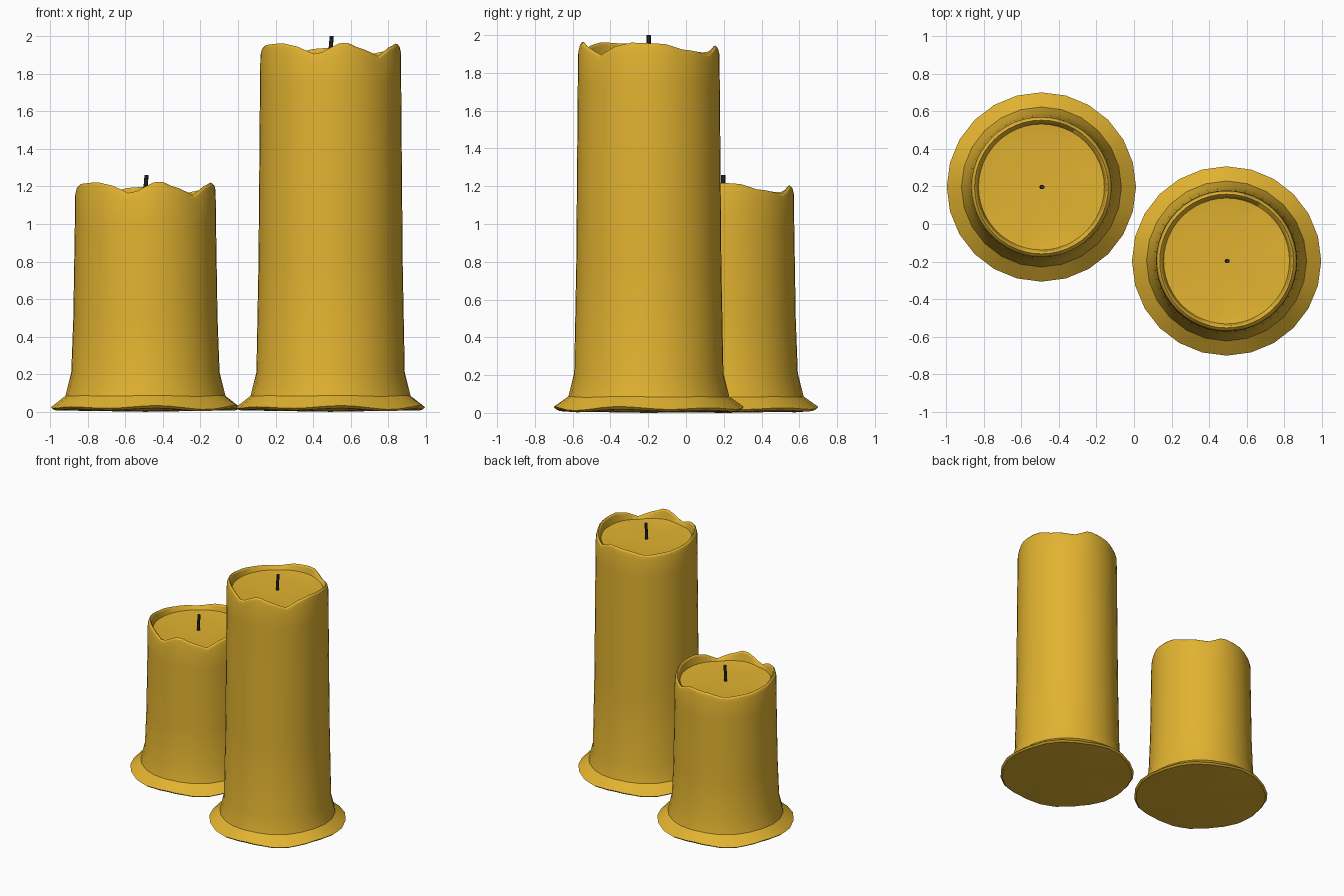
import bpy, bmesh, math

if "Cube" in bpy.data.objects:
    bpy.data.objects.remove(bpy.data.objects["Cube"])

SEG = 48


def material(name, rgb):
    m = bpy.data.materials.new(name)
    m.diffuse_color = (*rgb, 1)
    m.use_nodes = True
    m.node_tree.nodes["Principled BSDF"].inputs["Base Color"].default_value = m.diffuse_color
    return m


WAX = material("honey wax", (0.76, 0.45, 0.03))
CHAR = material("charred wick", (0.03, 0.03, 0.035))

# Rim height below the wick tip, by angle in degrees from the front towards +x
RIM = [(-70, 1.955), (-45, 1.962), (-30, 1.945), (-14, 1.905), (12, 1.967), (30, 1.93),
       (45, 1.895), (60, 1.94), (75, 1.96), (100, 1.955), (125, 1.92), (149, 1.90),
       (168, 1.945), (190, 1.935), (215, 1.908), (240, 1.92), (265, 1.935), (290, 1.955)]


def rim_height(deg):
    deg = (deg + 70) % 360 - 70
    for (a0, h0), (a1, h1) in zip(RIM, RIM[1:]):
        if a0 <= deg <= a1:
            t = (deg - a0) / (a1 - a0)
            return h0 + (h1 - h0) * t * t * (3 - 2 * t) - 2.0


def make_object(name, bm, mat, loc):
    bmesh.ops.recalc_face_normals(bm, faces=bm.faces)
    me = bpy.data.meshes.new(name)
    bm.to_mesh(me)
    bm.free()
    me.materials.append(mat)
    ob = bpy.data.objects.new(name, me)
    ob.location = loc
    bpy.context.collection.objects.link(ob)
    bpy.context.view_layer.objects.active = ob
    ob.select_set(True)
    bpy.ops.object.shade_smooth_by_angle(angle=math.radians(20))
    ob.select_set(False)


def wax_body(name, x, y, top):
    # rings: radius, height, rim-wave weight, skirt-wave weight, coarse outline
    rings = [(0.25, 0.004, 0, 0, 0), (0.49, 0.012, 0, 0.8, 1), (0.504, 0.024, 0, 1, 1),
             (0.426, 0.085, 0, 0.25, 1), (0.395, 0.21, 0, 0, 0),
             (0.384, 0.5 * top / 1.26, 0, 0, 0), (0.376, top - 0.26, 0, 0, 0),
             (0.374, top - 0.04, 1, 0, 0), (0.367, top - 0.012, 1, 0, 0),
             (0.356, top, 1, 0, 0), (0.346, top - 0.012, 1, 0, 0),
             (0.335, top - 0.105, 0.15, 0, 0), (0.28, top - 0.118, 0.05, 0, 0),
             (0.14, top - 0.124, 0, 0, 0)]
    bm = bmesh.new()
    loops = []
    for r, z, rim, skirt, coarse in rings:
        loop = []
        for i in range(SEG):
            a = 2 * math.pi * i / SEG
            rr = r * math.cos(math.pi / 24) if coarse and i % 2 else r
            wave = 0.007 * math.sin(6 * a + 0.6) + 0.004 * math.sin(4 * a + 2)
            h = max(0.002, z + rim * rim_height(math.degrees(a)) + skirt * wave)
            loop.append(bm.verts.new((rr * math.sin(a), -rr * math.cos(a), h)))
        loops.append(loop)
    for lo, hi in zip(loops, loops[1:]):
        for i in range(SEG):
            j = (i + 1) % SEG
            bm.faces.new((lo[i], lo[j], hi[j], hi[i]))
    for loop, z in ((loops[0], 0), (loops[-1], top - 0.126)):
        c = bm.verts.new((0, 0, z))
        for i in range(SEG):
            bm.faces.new((loop[i], loop[(i + 1) % SEG], c))
    make_object(name, bm, WAX, (x, y, 0))


def wick(name, x, y, top, lean):
    # thin, slightly bent eight-sided rod
    bm = bmesh.new()
    path = [(0, -0.15), (0, -0.07), (lean * 0.6, -0.03), (lean, 0)]
    loops = [[bm.verts.new((dx + 0.011 * math.cos(k * math.pi / 4),
                            0.011 * math.sin(k * math.pi / 4), top + dz))
              for k in range(8)] for dx, dz in path]
    for lo, hi in zip(loops, loops[1:]):
        for k in range(8):
            bm.faces.new((lo[k], lo[(k + 1) % 8], hi[(k + 1) % 8], hi[k]))
    bm.faces.new(loops[0])
    bm.faces.new(loops[-1])
    make_object(name, bm, CHAR, (x, y, 0))


# Two candles sharing one design at different heights
for label, x, y, top in (("short", -0.493, 0.197, 1.26), ("tall", 0.493, -0.197, 2.0)):
    wax_body(label + "_candle_wax", x, y, top)
    wick(label + "_candle_wick", x, y, top, 0.006)
